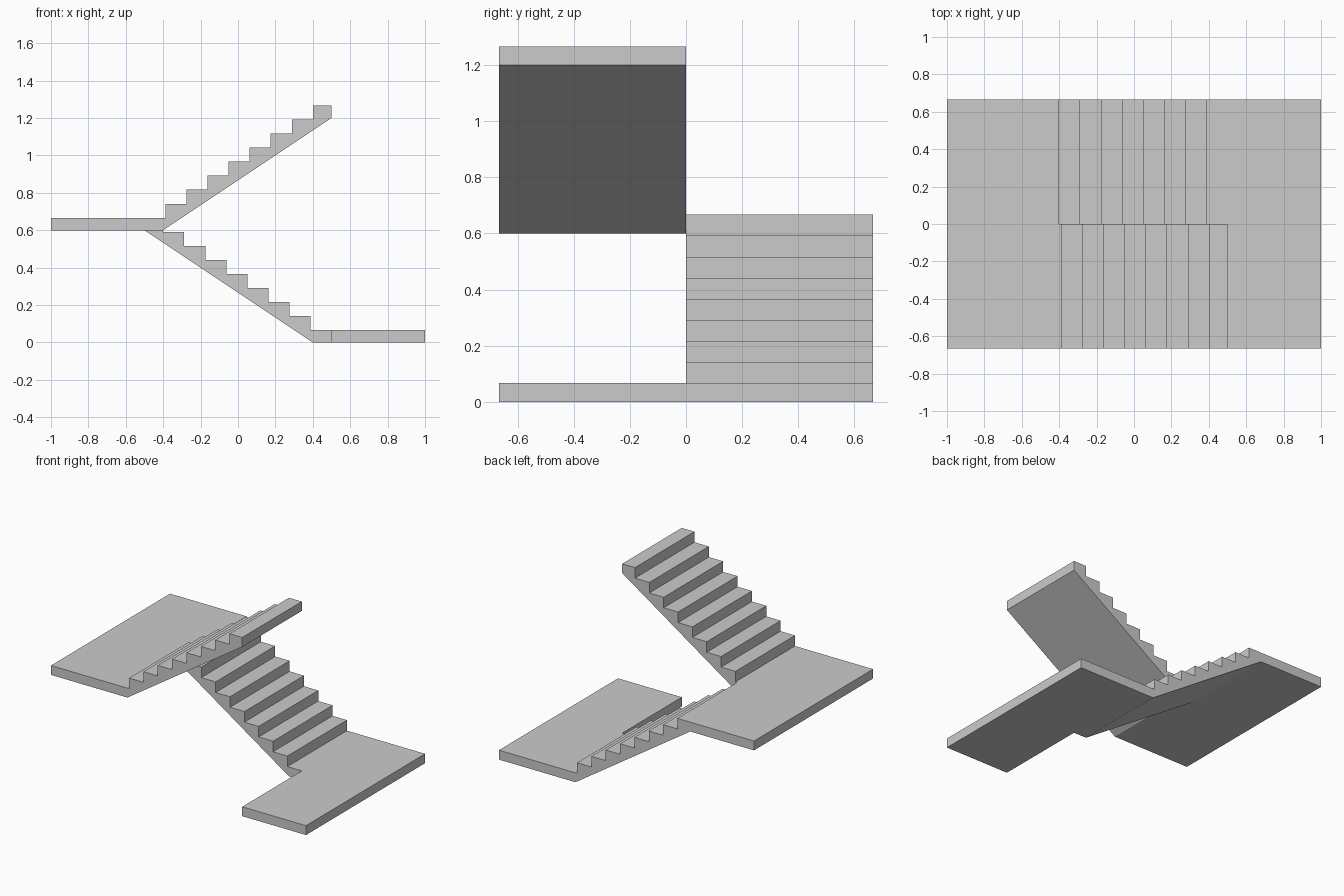
import bpy, bmesh
from math import pi
from mathutils import Matrix

if "Cube" in bpy.data.objects:
    bpy.data.objects.remove(bpy.data.objects["Cube"])

STEPS = 8
THICK = 0.2 / 3            # slab thickness
WIDTH = 2 / 3              # width of one flight
RISE, RUN = 0.6 / STEPS, 0.9 / STEPS


def extrude_profile(name, profile, y0, y1, turn=0.0, lift=0.0):
    """Extrude an x-z outline from y0 to y1, then turn it about z and lift it."""
    bm = bmesh.new()
    face = bm.faces.new([bm.verts.new((x, y0, z)) for x, z in profile])
    ext = bmesh.ops.extrude_face_region(bm, geom=[face])
    verts = [v for v in ext["geom"] if isinstance(v, bmesh.types.BMVert)]
    bmesh.ops.translate(bm, verts=verts, vec=(0, y1 - y0, 0))
    bmesh.ops.transform(bm, verts=bm.verts,
                        matrix=Matrix.Translation((0, 0, lift)) @ Matrix.Rotation(turn, 4, 'Z'))
    bmesh.ops.recalc_face_normals(bm, faces=bm.faces)
    mesh = bpy.data.meshes.new(name)
    bm.to_mesh(mesh)
    bm.free()
    bpy.context.collection.objects.link(bpy.data.objects.new(name, mesh))


# Landing outline: a flat slab
landing = [(0.5, 0), (1, 0), (1, THICK), (0.5, THICK)]

# Flight outline: stepped top, sloping underside
flight = [(0.4, 0), (0.5, 0), (0.5, THICK)]
for i in range(STEPS):
    x = 0.5 - (i + 1) * RUN
    flight += [(x, THICK + i * RISE), (x, THICK + (i + 1) * RISE)]
# the last riser sits at the end of the run
flight += [(-0.5, THICK + STEPS * RISE), (-0.5, STEPS * RISE)]
flight = [p for i, p in enumerate(flight) if p not in flight[:i]]

# The upper half is the lower half turned 180 degrees and lifted one flight
for label, turn, lift in (("lower", 0, 0), ("upper", pi, 0.6)):
    extrude_profile(label + "_landing", landing, -WIDTH, WIDTH, turn, lift)
    extrude_profile(label + "_flight", flight, 0, WIDTH, turn, lift)
